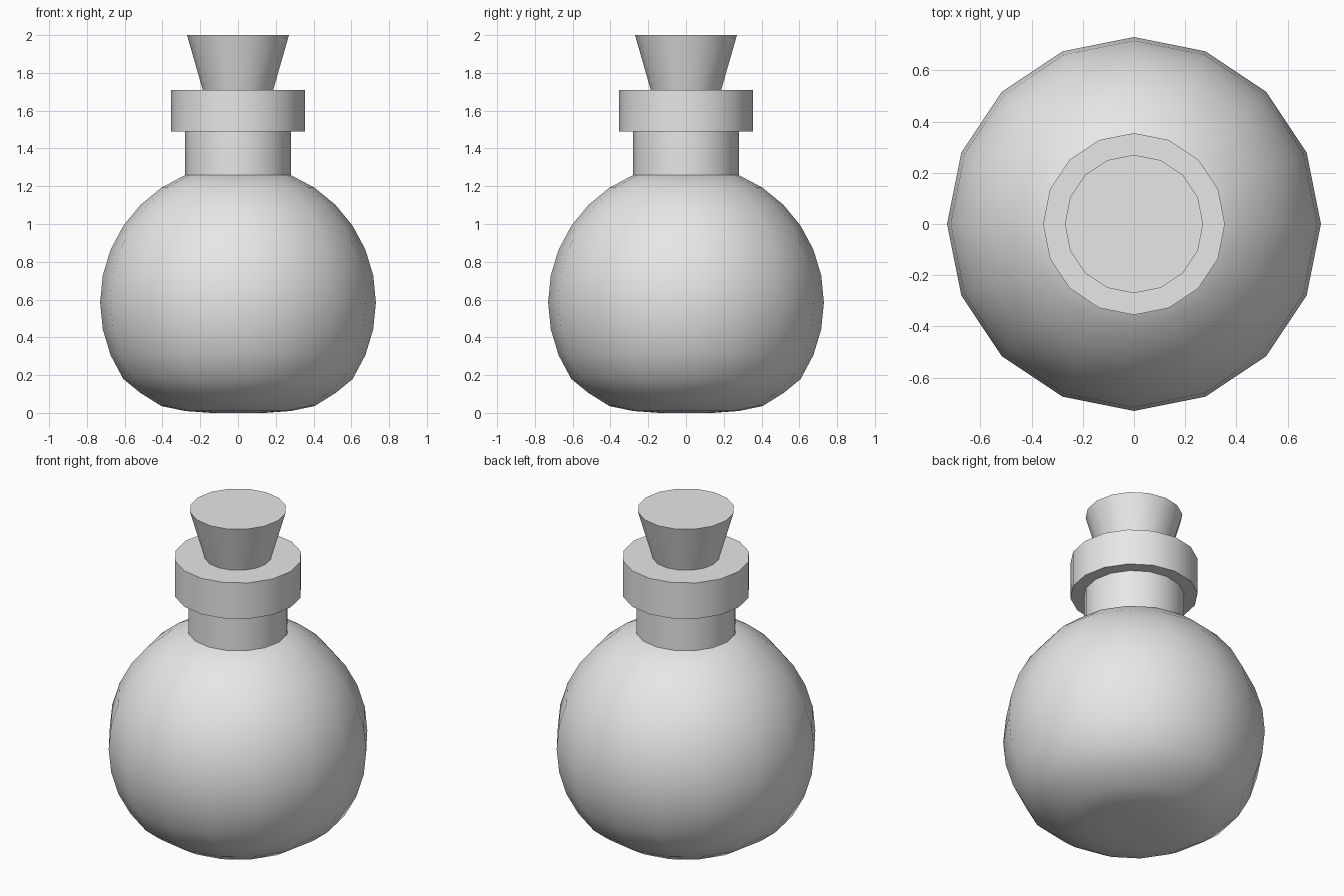
import bpy
import bmesh
from math import cos, sin, pi, radians

SIDES = 16
RADIUS = 0.73
CENTRE = 0.585

if "Cube" in bpy.data.objects:
    bpy.data.objects.remove(bpy.data.objects["Cube"], do_unlink=True)

grey = bpy.data.materials.new("plain_grey")
grey.use_nodes = True
colour = (0.8, 0.8, 0.8, 1)
grey.diffuse_color = colour
grey.node_tree.nodes["Principled BSDF"].inputs["Base Color"].default_value = colour


def lathe(name, profile):
    """Turn (radius, height) points, bottom to top, and cap both ends."""
    bm = bmesh.new()
    rings = []
    for r, z in profile:
        angles = [2 * pi * i / SIDES for i in range(SIDES)]
        rings.append([bm.verts.new((r * cos(a), r * sin(a), z)) for a in angles])
    for low, high in zip(rings, rings[1:]):
        for i in range(SIDES):
            j = (i + 1) % SIDES
            bm.faces.new((low[i], low[j], high[j], high[i]))
    bm.faces.new(rings[0][::-1])
    bm.faces.new(rings[-1])
    mesh = bpy.data.meshes.new(name)
    bm.to_mesh(mesh)
    bm.free()
    mesh.materials.append(grey)
    obj = bpy.data.objects.new(name, mesh)
    bpy.context.collection.objects.link(obj)
    bpy.ops.object.select_all(action="DESELECT")
    obj.select_set(True)
    bpy.context.view_layer.objects.active = obj
    bpy.ops.object.shade_smooth_by_angle(angle=radians(35))


# Round body: squashed base, then sphere rings up to the neck
base = [(0.14, 0), (0.28, 0.01), (0.405, 0.036), (0.516, 0.105)]
step = pi / SIDES
sphere = [(RADIUS * cos(k * step), CENTRE + RADIUS * sin(k * step)) for k in range(-3, 7)]
lathe("flask_body", base + sphere)

# Neck and lip
lathe("flask_neck", [(0.28, 1.25), (0.28, 1.49)])
lathe("flask_lip", [(0.355, 1.49), (0.355, 1.71)])

# Tapered stopper
lathe("stopper", [(0.185, 1.705), (0.27, 2)])
